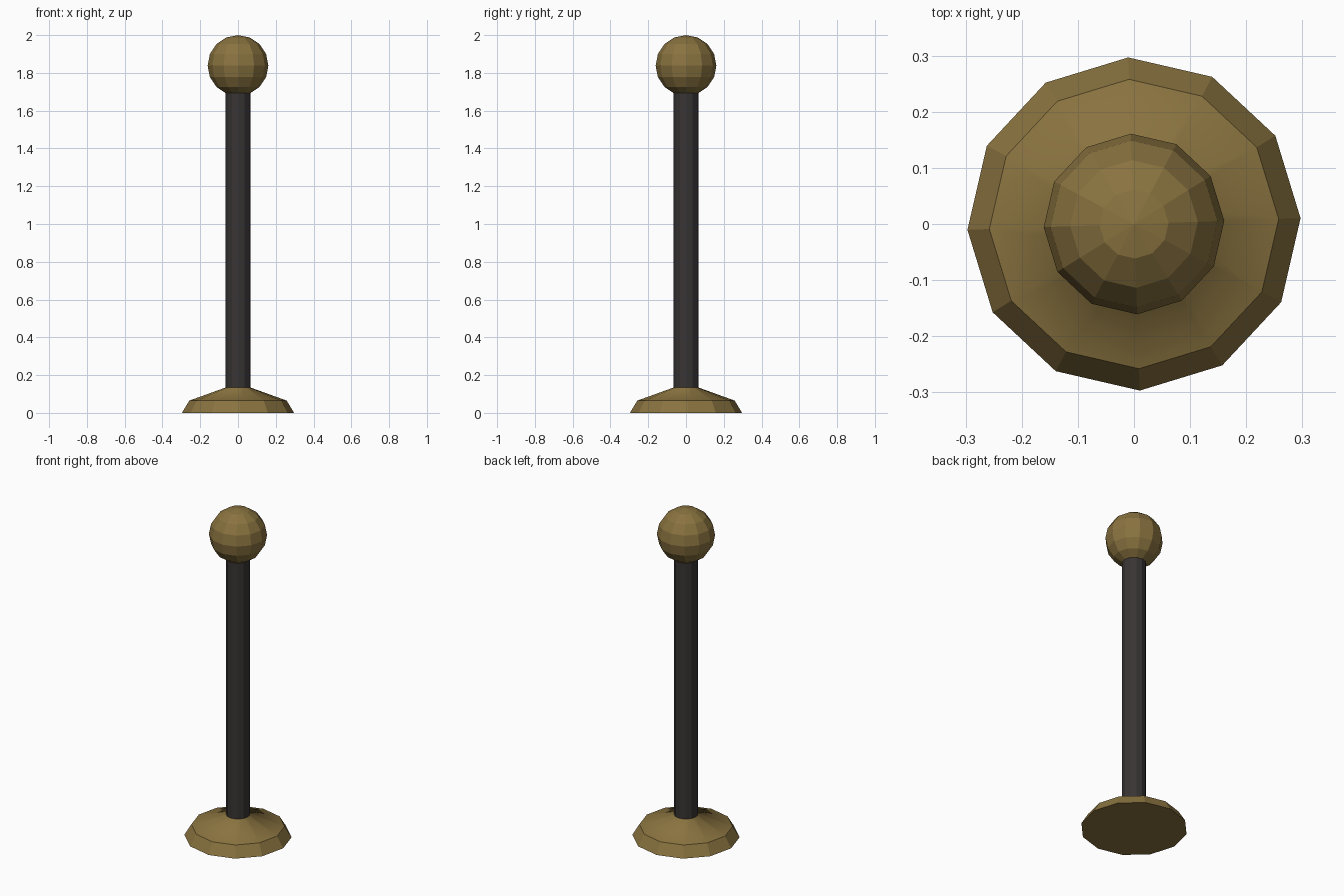
import bpy
from math import sin, cos, pi, radians

if "Cube" in bpy.data.objects:
    bpy.data.objects.remove(bpy.data.objects["Cube"])

SIDES = 12
TURN = radians(2)   # slight twist shared by every part


def material(name, rgb):
    m = bpy.data.materials.new(name)
    m.diffuse_color = (*rgb, 1)
    m.use_nodes = True
    m.node_tree.nodes["Principled BSDF"].inputs["Base Color"].default_value = m.diffuse_color
    return m


def lathe(name, profile, mat, smooth_rows=(), caps=True):
    """Spin a list of (radius, z) into a 12-sided solid; radius 0 makes a pole."""
    verts, rows, faces, smooth = [], [], [], []
    for r, z in profile:
        if r == 0:
            rows.append([len(verts)] * SIDES)
            verts.append((0, 0, z))
        else:
            rows.append(list(range(len(verts), len(verts) + SIDES)))
            verts += [(r * cos(TURN + 2 * pi * i / SIDES),
                       r * sin(TURN + 2 * pi * i / SIDES), z) for i in range(SIDES)]
    for k, (a, b) in enumerate(zip(rows, rows[1:])):
        for i in range(SIDES):
            j = (i + 1) % SIDES
            face = list(dict.fromkeys((a[i], a[j], b[j], b[i])))
            faces.append(face)
            smooth.append(k in smooth_rows)
    if caps:
        faces += [rows[0][::-1], rows[-1]]
        smooth += [False, False]
    mesh = bpy.data.meshes.new(name)
    mesh.from_pydata(verts, [], faces)
    mesh.polygons.foreach_set("use_smooth", smooth)
    mesh.materials.append(mat)
    obj = bpy.data.objects.new(name, mesh)
    bpy.context.collection.objects.link(obj)
    return obj


brass = material("brass", (0.25, 0.17, 0.05))
iron = material("dark_iron", (0.04, 0.034, 0.034))

# Flared foot; its smooth cone runs into a socket hidden inside the pole
lathe("base", [(0.297, 0), (0.258, 0.065), (0.064, 0.135), (0.064, 0.2)],
      brass, smooth_rows=(1, 2))

# Straight pole
lathe("pole", [(0.067, 0.125), (0.067, 1.70)], iron)

# Ball finial, eight rings from bottom pole to top pole
R, Z = 0.161, 1.839
ball = [(0 if k in (0, 8) else R * sin(pi * k / 8), Z - R * cos(pi * k / 8))
        for k in range(9)]
lathe("ball_finial", ball, brass, caps=False)
